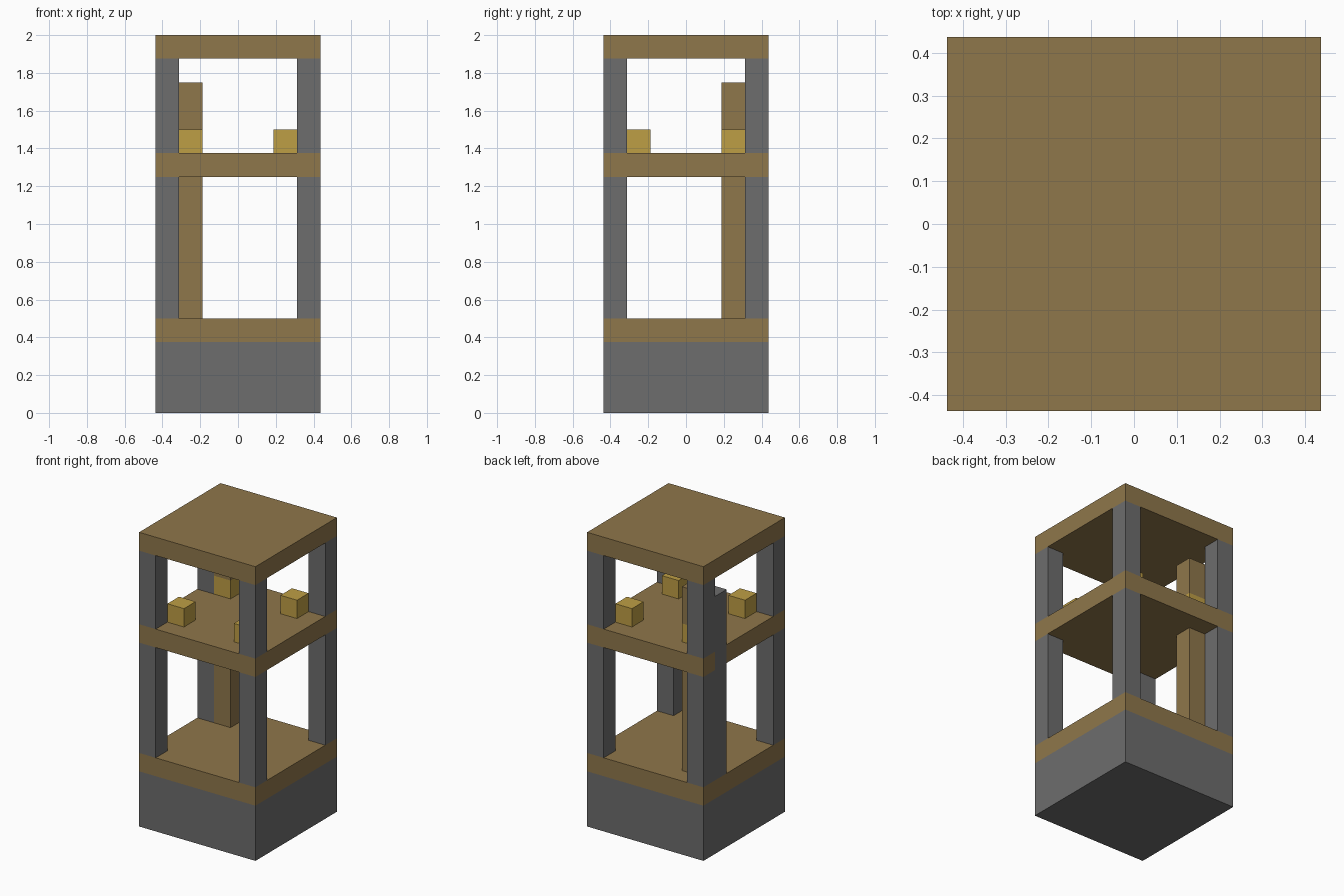
import bpy
import bmesh

cube = bpy.data.objects.get("Cube")
if cube:
    bpy.data.objects.remove(cube, do_unlink=True)

U = 0.125          # edge of one building block
HALF = 3.5 * U     # half the tower width


def make_material(name, color):
    mat = bpy.data.materials.new(name)
    mat.use_nodes = True
    mat.diffuse_color = (*color, 1)
    bsdf = next(n for n in mat.node_tree.nodes if n.type == 'BSDF_PRINCIPLED')
    bsdf.inputs["Base Color"].default_value = (*color, 1)
    return mat


stone = make_material("grey stone", (0.153, 0.153, 0.153))
wood = make_material("brown wood", (0.275, 0.184, 0.07))
gold = make_material("yellow block", (0.515, 0.342, 0.06))


def prism(name, outline, z0, z1, mat):
    """Extrude a flat outline from z0 to z1."""
    bm = bmesh.new()
    face = bm.faces.new([bm.verts.new((x, y, z0)) for x, y in outline])
    up = bmesh.ops.extrude_face_region(bm, geom=[face])["geom"]
    bmesh.ops.translate(bm, vec=(0, 0, z1 - z0),
                        verts=[g for g in up if isinstance(g, bmesh.types.BMVert)])
    if not any(f.normal.z < -0.9 for f in bm.faces) and not face.is_valid:
        bm.faces.new([v for v in bm.verts if v.co.z == z0])
    bmesh.ops.recalc_face_normals(bm, faces=bm.faces)
    mesh = bpy.data.meshes.new(name)
    bm.to_mesh(mesh)
    bm.free()
    mesh.materials.append(mat)
    obj = bpy.data.objects.new(name, mesh)
    bpy.context.collection.objects.link(obj)
    return obj


def box(name, x, y, half, z0, z1, mat):
    outline = [(x - half, y - half), (x + half, y - half),
               (x + half, y + half), (x - half, y + half)]
    return prism(name, outline, z0 * U, z1 * U, mat)


# Foundation, ground floor and roof slabs
box("foundation", 0, 0, HALF, 0, 3, stone)
box("lower_floor", 0, 0, HALF, 3, 4, wood)
box("roof", 0, 0, HALF, 15, 16, wood)

# Upper floor, notched on one side where the stone pillar passes
notch_in, notch_a, notch_b = -2.5 * U, 1.5 * U, 2.5 * U
prism("upper_floor",
      [(-HALF, -HALF), (HALF, -HALF), (HALF, HALF), (-HALF, HALF),
       (-HALF, notch_b), (notch_in, notch_b), (notch_in, notch_a), (-HALF, notch_a)],
      10 * U, 11 * U, wood)

# Corner posts on both storeys, and a small block by each post upstairs
for sx, side in ((-1, "right"), (1, "left")):
    for sy, end in ((-1, "front"), (1, "back")):
        tag = f"{end}_{side}"
        box(f"lower_post_{tag}", sx * 3 * U, sy * 3 * U, U / 2, 4, 10, stone)
        box(f"upper_post_{tag}", sx * 3 * U, sy * 3 * U, U / 2, 11, 15, stone)
        box(f"corner_block_{tag}", sx * 2 * U, sy * 2 * U, U / 2, 11, 12, gold)

# Climbing column in the back right corner, backed by a stone pillar
box("stone_pillar", -3 * U, 2 * U, U / 2, 4, 14, stone)
box("lower_climbing_column", -2 * U, 2 * U, U / 2, 4, 10, wood)
box("upper_climbing_column", -2 * U, 2 * U, U / 2, 12, 14, wood)
